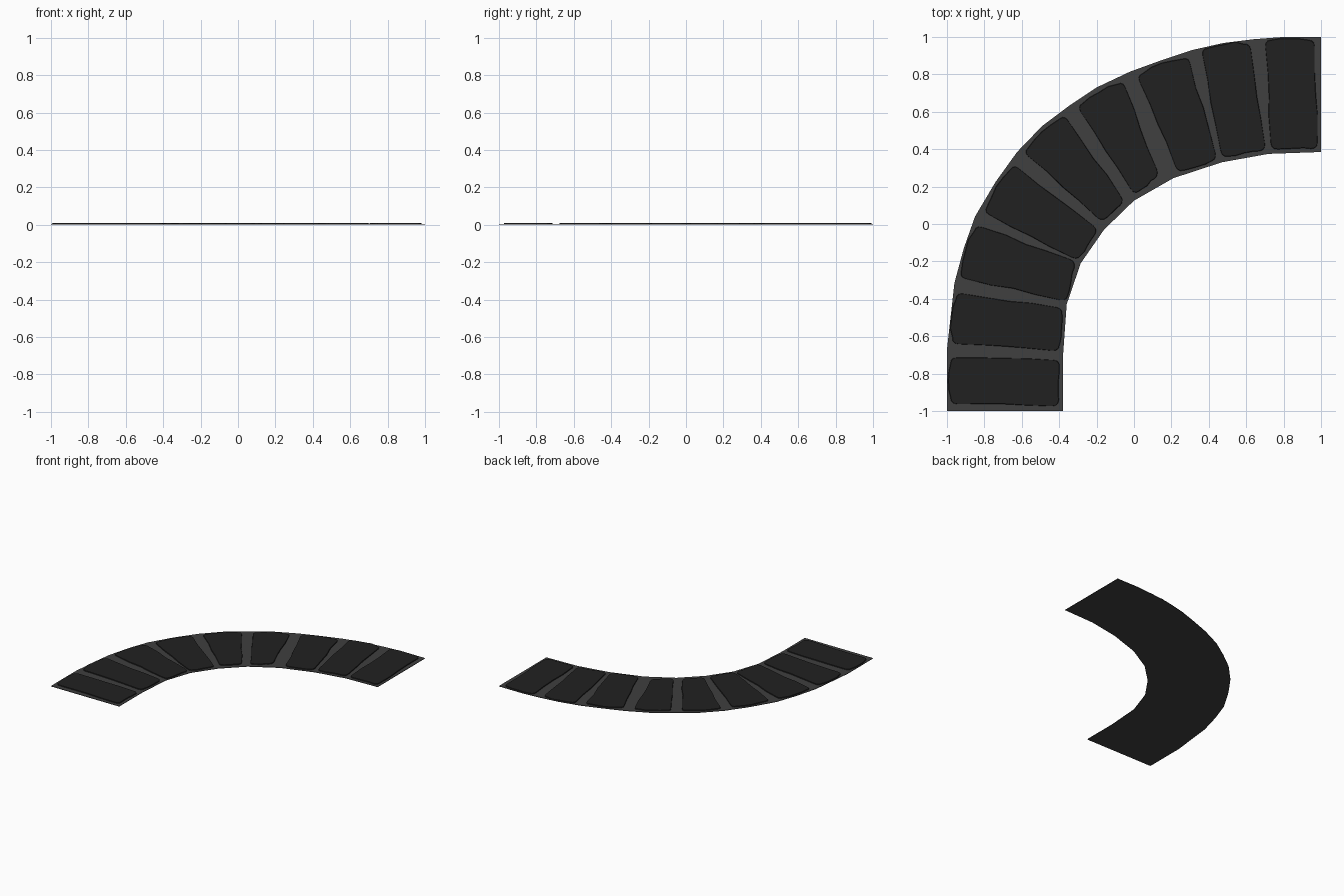
import bpy, bmesh, random
from mathutils import Vector

if "Cube" in bpy.data.objects:
    bpy.data.objects.remove(bpy.data.objects["Cube"])

random.seed(4)
BASE_TOP, SLAB_TOP = 0.004, 0.0105


def material(name, value):
    m = bpy.data.materials.new(name)
    m.diffuse_color = (value, value, value, 1)
    m.use_nodes = True
    m.node_tree.nodes["Principled BSDF"].inputs["Base Color"].default_value = m.diffuse_color
    return m


grey = material("mortar grey", 0.050)
dark = material("dark stone", 0.0148)


def prism(name, outline, z0, z1, mat, inset=0.0):
    """Extrude an outline upwards; inset gives the top a small chamfer."""
    bm = bmesh.new()
    face = bm.faces.new([bm.verts.new((p[0], p[1], z0)) for p in outline])
    top = bmesh.ops.extrude_face_region(bm, geom=[face])["geom"]
    verts = [v for v in top if isinstance(v, bmesh.types.BMVert)]
    mid = sum((v.co for v in verts), Vector()) / len(verts)
    for v in verts:
        v.co -= (v.co - mid).normalized() * inset
        v.co.z = z1
    bmesh.ops.recalc_face_normals(bm, faces=bm.faces)
    mesh = bpy.data.meshes.new(name)
    bm.to_mesh(mesh)
    bm.free()
    mesh.materials.append(mat)
    obj = bpy.data.objects.new(name, mesh)
    bpy.context.collection.objects.link(obj)
    return obj


def worn_outline(corners, radius=0.035, wobble=0.006):
    """Quadrilateral with rounded corners and slightly uneven edges."""
    pts = [Vector(c) for c in corners]
    out = []
    for i, c in enumerate(pts):
        prev, nxt = pts[i - 1], pts[(i + 1) % 4]
        a = c + (prev - c).normalized() * radius
        b = c + (nxt - c).normalized() * radius
        for t in (0, 0.33, 0.67, 1):
            out.append(a * (1 - t) ** 2 + c * 2 * t * (1 - t) + b * t * t)
        edge = nxt - c
        side = Vector((edge.y, -edge.x)).normalized()
        # the outer edge bulges a little to follow the curve
        bulge = 0.012 if i == 3 else 0.0
        for t in (0.3, 0.5, 0.7):
            out.append(c + edge * t + side * (bulge + random.uniform(-wobble, wobble)))
    return out


# curved path bed
outer = [(-1, -1), (-1, -.67), (-.96, -.315), (-.91, -.13), (-.85, .04),
         (-.74, .225), (-.625, .385), (-.49, .525), (-.35, .63), (-.2, .73),
         (-.02, .815), (.145, .875), (.31, .93), (.48, .968), (.64, .988),
         (.8, 1), (1, 1)]
inner = [(-.38, -1), (-.38, -.71), (-.36, -.43), (-.285, -.21), (-.16, -.03),
         (0, .125), (.21, .245), (.47, .33), (.72, .375), (1, .385)]
prism("path_bed", inner + outer[::-1], 0, BASE_TOP, grey)

# paving slabs: outer start, inner start, inner end, outer end
slabs = [
    [(-.982, -.962), (-.402, -.975), (-.396, -.728), (-.982, -.713)],
    [(-.975, -.64), (-.4, -.68), (-.38, -.45), (-.95, -.367)],
    [(-.935, -.285), (-.36, -.415), (-.31, -.2), (-.845, -.005)],
    [(-.805, .065), (-.3, -.195), (-.19, -.03), (-.645, .32)],
    [(-.592, .385), (-.17, .01), (-.05, .12), (-.375, .585)],
    [(-.305, .63), (.003, .155), (.135, .26), (-.06, .765)],
    [(.015, .795), (.235, .275), (.445, .345), (.29, .895)],
    [(.36, .938), (.47, .355), (.705, .395), (.62, .967)],
    [(.7, .985), (.733, .398), (.982, .402), (.965, .985)],
]
for n, corners in enumerate(slabs, 1):
    prism(f"paving_slab_{n}", worn_outline(corners), BASE_TOP - 0.001, SLAB_TOP, dark, 0.003)
